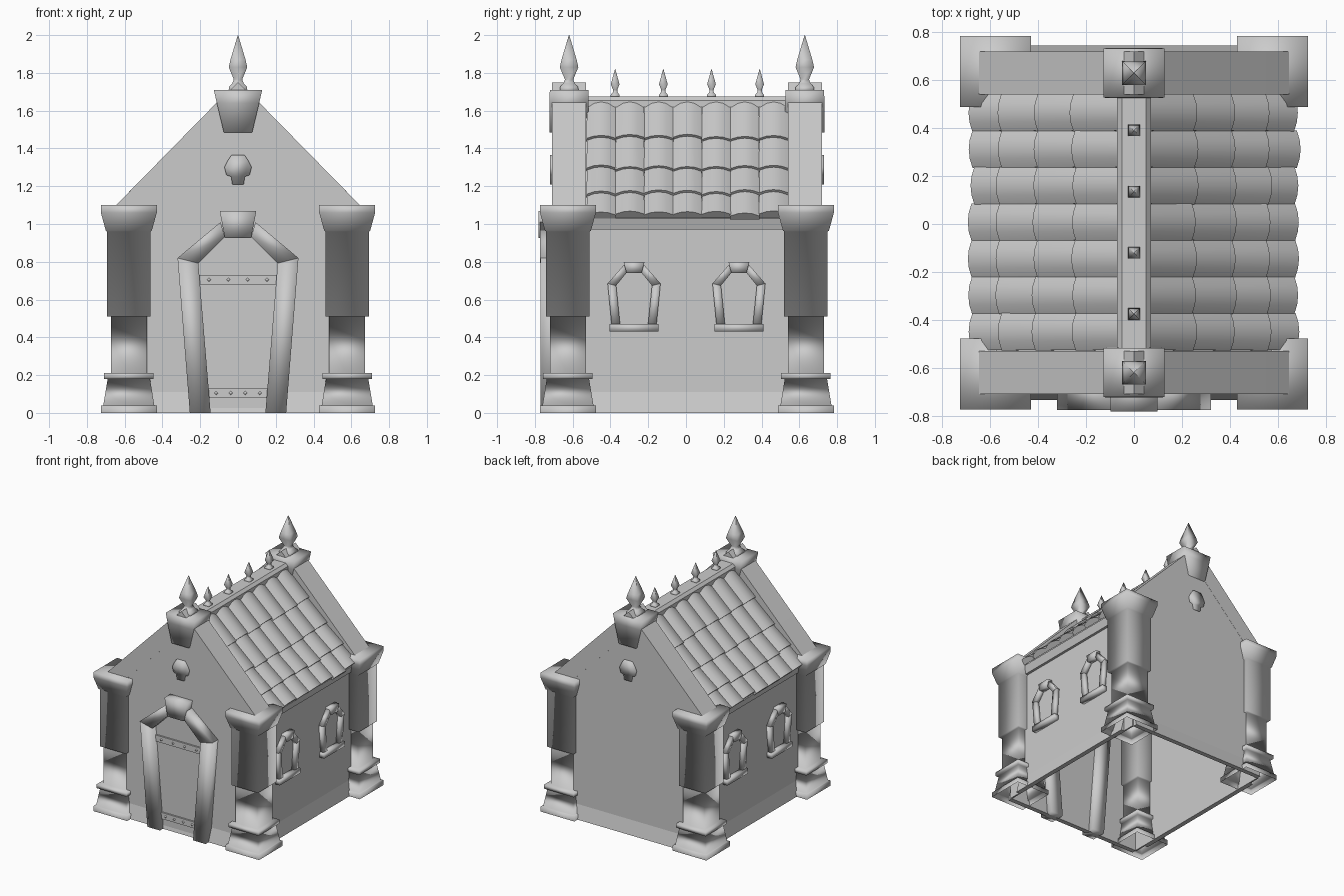
import bpy, bmesh, math, random
from mathutils import Vector

random.seed(4)
if "Cube" in bpy.data.objects:
    bpy.data.objects.remove(bpy.data.objects["Cube"], do_unlink=True)

stone = bpy.data.materials.new("grey_stone")
stone.use_nodes = True
stone.diffuse_color = (0.6, 0.6, 0.6, 1)
stone.node_tree.nodes["Principled BSDF"].inputs["Base Color"].default_value = (0.6, 0.6, 0.6, 1)

SOFT = 100  # smoothing angle for worn, rounded-looking stones


def finish(name, bm, angle=35):
    bmesh.ops.recalc_face_normals(bm, faces=bm.faces)
    mesh = bpy.data.meshes.new(name)
    bm.to_mesh(mesh)
    bm.free()
    mesh.materials.append(stone)
    obj = bpy.data.objects.new(name, mesh)
    bpy.context.collection.objects.link(obj)
    bpy.ops.object.select_all(action="DESELECT")
    obj.select_set(True)
    bpy.context.view_layer.objects.active = obj
    bpy.ops.object.shade_smooth_by_angle(angle=math.radians(angle))


def loft(bm, rings, cap_first=True):
    """Skin a list of equally long point rings."""
    rows = [[bm.verts.new(p) for p in ring] for ring in rings]
    n = len(rows[0])
    for a, b in zip(rows, rows[1:]):
        for i in range(n):
            j = (i + 1) % n
            bm.faces.new((a[i], a[j], b[j], b[i]))
    if cap_first:
        bm.faces.new(rows[0])
    bm.faces.new(rows[-1])


def prism(bm, pts, axis, a, b):
    """Extrude an outline along x (outline is y,z) or y (outline is x,z)."""
    put = (lambda p, d: (d, *p)) if axis == "x" else (lambda p, d: (p[0], d, p[1]))
    loft(bm, [[put(p, a) for p in pts], [put(p, b) for p in pts]])


def box(bm, x0, x1, y0, y1, z0, z1):
    prism(bm, [(x0, z0), (x1, z0), (x1, z1), (x0, z1)], "y", y0, y1)


def square_stack(bm, x, y, profile, bottom=True):
    """Stack of square sections: profile holds (z, half width)."""
    loft(bm, [[(x + sx * h, y + sy * h, z) for sx, sy in
               ((-1, -1), (1, -1), (1, 1), (-1, 1))] for z, h in profile], bottom)


SIDES = (-1, 1)
ENDS = ((-0.625, "front", -1), (0.635, "back", 1))

# Corner pillars
pillar = [(0, .148), (.04, .148), (.04, .135), (.18, .112), (.18, .131), (.21, .131),
          (.21, .095), (.51, .095), (.51, .115), (.96, .115), (.965, .122),
          (1.06, .148), (1.10, .148)]
for y, end, _ in ENDS:
    for s in SIDES:
        bm = bmesh.new()
        square_stack(bm, s * .578, y, pillar, bottom=False)
        finish(f"{end}_pillar_{'left' if s > 0 else 'right'}", bm, SOFT)

# Gable walls with flared foot, raking beams, apex blocks, finials and trefoils
for y, end, d in ENDS:
    wall_y = y + d * .083
    bm = bmesh.new()
    gable = [(-.6, 0), (.6, 0), (.6, 1.02), (0, 1.62), (-.6, 1.02)]
    prism(bm, gable, "y", wall_y, wall_y - d * .012)
    prism(bm, [(wall_y - d * .012, 0), (wall_y + d * .025, 0), (wall_y, .11)], "x", -.6, .6)
    finish(f"{end}_gable_wall", bm)

    top_y = y - d * .006
    bm = bmesh.new()
    for s in SIDES:
        rake = [(s * .645, 1.10), (s * .47, 1.10), (0, 1.575), (0, 1.75), (s * .12, 1.635)]
        prism(bm, rake, "y", top_y - .09, top_y + .09)
    finish(f"{end}_raking_beams", bm)

    bm = bmesh.new()
    loft(bm, [[(sx * hx, top_y + sy * hy, z) for sx, sy in ((-1, -1), (1, -1), (1, 1), (-1, 1))]
              for z, hx, hy in ((1.485, .075, .104), (1.64, .112, .104), (1.71, .128, .102))])
    finish(f"{end}_apex_block", bm, SOFT)

    bm = bmesh.new()
    square_stack(bm, 0, top_y, [(1.70, .05), (1.725, .048), (1.745, .03), (1.765, .022),
                                (1.83, .049), (1.87, .04), (2.0, .001)])
    finish(f"{end}_finial", bm, SOFT)

    bm = bmesh.new()
    trefoil = [(-.03, 1.21), (.03, 1.21), (.036, 1.25), (.062, 1.26), (.072, 1.3), (.055, 1.335),
               (.035, 1.365), (-.035, 1.365), (-.055, 1.335), (-.072, 1.3), (-.062, 1.26),
               (-.036, 1.25)]
    prism(bm, trefoil, "y", wall_y - d * .01, wall_y + d * .012)
    finish(f"{end}_gable_ornament", bm, SOFT)

# Side walls with flared foot, and eave beams
for s in SIDES:
    side = "left" if s > 0 else "right"
    bm = bmesh.new()
    box(bm, s * .598, s * .61, -.7, .71, 0, 1.02)
    prism(bm, [(s * .598, 0), (s * .635, 0), (s * .61, .11)], "y", -.6, .61)
    finish(f"{side}_wall", bm)
    bm = bmesh.new()
    prism(bm, [(s * .59, .97), (s * .63, .97), (s * .65, 1.03), (s * .59, 1.06)], "y", -.55, .56)
    finish(f"{side}_eave_beam", bm)


def arch_frame(bm, add, w0, w1, spring, shoulder, top, key, t):
    """Frame of two leaning posts, two sloping stones and a keystone."""
    for s in SIDES:
        add(bm, [(s * w0, 0), (s * (w0 - t), 0), (s * (w1 - t), spring - t * .25),
                 (s * w1, spring)], 0)
        add(bm, [(s * w1, spring), (s * (w1 - t), spring - t * .25),
                 (s * key * .72, top - t * 1.25), (s * key * .95, shoulder)], .004)
    add(bm, [(-key, top), (key, top), (key * .72, top - t * 1.3), (-key * .72, top - t * 1.3)], .012)


# Side windows
for s in SIDES:
    for n, cy in enumerate((-.275, .28)):
        def add(bm, pts, extra):
            prism(bm, [(cy + p, z + .46) for p, z in pts], "x", s * .6, s * (.638 + extra))
        bm = bmesh.new()
        arch_frame(bm, add, .118, .14, .225, .325, .338, .055, .045)
        prism(bm, [(cy - .13, .43), (cy + .13, .43), (cy + .13, .47), (cy - .13, .47)],
              "x", s * .6, s * .65)
        finish(f"{'left' if s > 0 else 'right'}_window_frame_{n + 1}", bm, SOFT)

# Doorway
bm = bmesh.new()
arch_frame(bm, lambda bm, pts, extra: prism(bm, pts, "y", -.65, -.77 - extra),
           .255, .32, .82, 1.01, 1.07, .097, .11)
finish("door_frame", bm, SOFT)

bm = bmesh.new()
prism(bm, [(-.16, .02), (.16, .02), (.22, .80), (.09, .96), (-.09, .96), (-.22, .80)],
      "y", -.7, -.727)
finish("door_panel", bm)

for name, z, w in (("lower", .105, .155), ("upper", .705, .205)):
    bm = bmesh.new()
    box(bm, -w, w, -.74, -.72, z - .025, z + .025)
    finish(f"{name}_door_band", bm)
    bm = bmesh.new()
    for i in range(4):
        x = (i - 1.5) * w * .5
        r = .011
        loft(bm, [[(x - q, y, z), (x, y, z - q), (x + q, y, z), (x, y, z + q)]
                  for y, q in ((-.739, r), (-.75, r / 3))])
    finish(f"{name}_band_rivets", bm, SOFT)

# Roof deck under the tiles
bm = bmesh.new()
for s in SIDES:
    prism(bm, [(0, 1.65), (0, 1.62), (s * .62, 1.02), (s * .64, 1.035)], "y", -.54, .55)
finish("roof_deck", bm)

# Curved roof tiles, laid in overlapping courses
COLUMNS, ROWS = 7, [(.05, 1.635), (.235, 1.445), (.395, 1.285), (.545, 1.15), (.66, 1.04)]
y0, pitch = -.525, 1.065 / COLUMNS
for s in SIDES:
    bm = bmesh.new()
    for (xa, za), (xb, zb) in zip(ROWS, ROWS[1:]):
        down = Vector((xb - xa, 0, zb - za)).normalized()
        normal = Vector((-down.z, 0, down.x))
        for c in range(COLUMNS):
            mid = y0 + (c + .5) * pitch
            slip = random.uniform(-.008, .012)
            rings = []
            for p, lift, half in ((Vector((xa, 0, za)) - down * .02, -.002, pitch * .49),
                                  (Vector((xb, 0, zb)) + down * slip, .014, pitch * .515)):
                arc = []
                for k in range(5):
                    u = k / 2 - 1
                    v = p + normal * (lift + .023 * (1 - u * u))
                    arc.append((s * v.x, mid + u * half, v.z))
                under = p - normal * .01
                arc += [(s * under.x, mid + half, under.z), (s * under.x, mid - half, under.z)]
                rings.append(arc)
            loft(bm, rings)
    finish(f"{'left' if s > 0 else 'right'}_roof_tiles", bm, 50)

# Ridge bar with small spikes
bm = bmesh.new()
prism(bm, [(-.07, 1.62), (-.07, 1.655), (-.05, 1.675), (.05, 1.675), (.07, 1.655), (.07, 1.62)],
      "y", -.53, .54)
finish("ridge_bar", bm)
for i in range(4):
    bm = bmesh.new()
    square_stack(bm, 0, -.375 + i * .255, [(1.67, .025), (1.685, .023), (1.697, .012),
                                           (1.71, .011), (1.74, .023), (1.82, .001)])
    finish(f"ridge_spike_{i + 1}", bm, SOFT)
